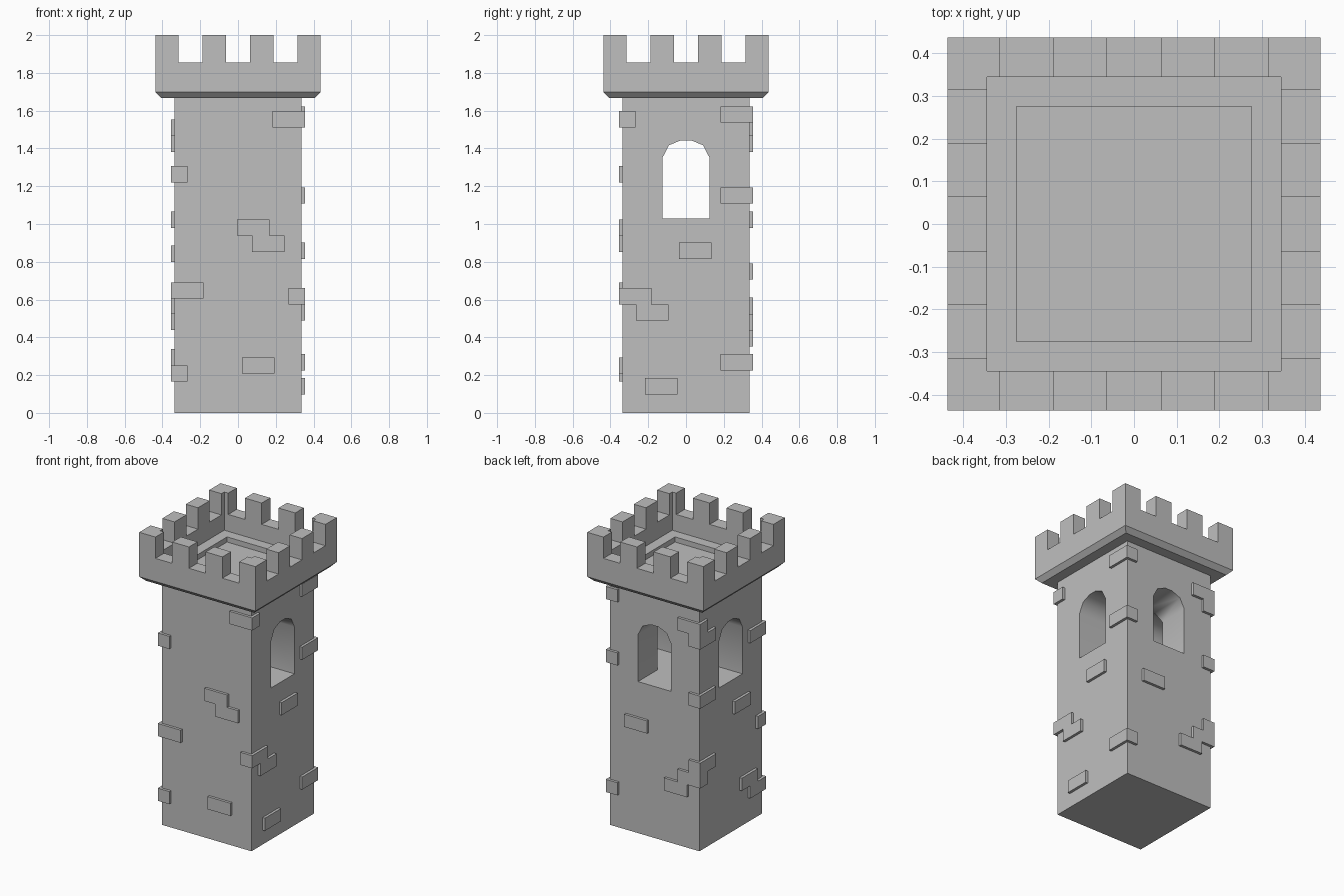
import bpy, bmesh, math
from mathutils import Vector

cube = bpy.data.objects.get("Cube")
if cube:
    bpy.data.objects.remove(cube, do_unlink=True)

stone = bpy.data.materials.new("grey_stone")
stone.use_nodes = True
GREY = (0.52, 0.52, 0.52, 1)
stone.diffuse_color = GREY
stone.node_tree.nodes["Principled BSDF"].inputs["Base Color"].default_value = GREY

HALF = 0.337           # half width of the shaft
OUT = HALF + 0.018     # face of the raised bricks
CROWN = 0.437          # half width of the crown
INNER = 0.345          # inside of the parapet


def finish(name, bm):
    bmesh.ops.recalc_face_normals(bm, faces=bm.faces)
    mesh = bpy.data.meshes.new(name)
    bm.to_mesh(mesh)
    bm.free()
    mesh.materials.append(stone)
    ob = bpy.data.objects.new(name, mesh)
    bpy.context.collection.objects.link(ob)
    return ob


def add_prism(bm, points, direction):
    """Sweep a flat outline along a direction into a closed solid."""
    face = bm.faces.new([bm.verts.new(p) for p in points])
    ret = bmesh.ops.extrude_face_region(bm, geom=[face], use_keep_orig=True)
    verts = [g for g in ret["geom"] if isinstance(g, bmesh.types.BMVert)]
    bmesh.ops.translate(bm, verts=verts, vec=Vector(direction))


def add_box(bm, x0, x1, y0, y1, z0, z1):
    add_prism(bm, [(x0, y0, z0), (x1, y0, z0), (x1, y1, z0), (x0, y1, z0)], (0, 0, z1 - z0))


# Shaft with arched window tunnels on three sides
bm = bmesh.new()
add_box(bm, -HALF, HALF, -HALF, HALF, 0, 1.68)
shaft = finish("tower_shaft", bm)

half_arch = [(0.125, 1.03), (0.125, 1.35), (0.09, 1.417), (0.027, 1.443)]
arch = half_arch + [(-u, z) for u, z in reversed(half_arch)]
tunnels = {
    "side_window_cutter": ([(-0.5, u, z) for u, z in arch], (1, 0, 0)),
    "back_window_cutter": ([(u, 0.01, z) for u, z in arch], (0, 0.5, 0)),
}
bpy.context.view_layer.objects.active = shaft
for name, (outline, sweep) in tunnels.items():
    bm = bmesh.new()
    add_prism(bm, outline, sweep)
    cutter = finish(name, bm)
    cutter.hide_render = True
    mod = shaft.modifiers.new(name, "BOOLEAN")
    mod.operation = "DIFFERENCE"
    mod.solver = "EXACT"
    mod.object = cutter
    bpy.ops.object.modifier_apply(modifier=mod.name)
    bpy.data.objects.remove(cutter, do_unlink=True)
bpy.ops.object.select_all(action="DESELECT")
shaft.select_set(True)
bpy.ops.object.shade_smooth_by_angle(angle=math.radians(45))

# Crown: square rings from the underside, over the parapet, to the sunken floor
profile = [(0.3, 1.667), (0.407, 1.667), (CROWN, 1.698), (CROWN, 1.855),
           (INNER, 1.855), (INNER, 1.74), (0.275, 1.74), (0.275, 1.705)]
bm = bmesh.new()
rings = [[bm.verts.new((sx * h, sy * h, z)) for sx, sy in ((-1, -1), (1, -1), (1, 1), (-1, 1))]
         for h, z in profile]
for low, high in zip(rings, rings[1:]):
    for i in range(4):
        j = (i + 1) % 4
        bm.faces.new((low[i], low[j], high[j], high[i]))
bm.faces.new(rings[0])
bm.faces.new(rings[-1])
finish("crown_parapet", bm)

# Battlements: L-shaped corners and two blocks along each side
bm = bmesh.new()
EDGE = 0.315
for sx in (-1, 1):
    for sy in (-1, 1):
        ell = [(CROWN, CROWN), (EDGE, CROWN), (EDGE, INNER),
               (INNER, INNER), (INNER, EDGE), (CROWN, EDGE)]
        add_prism(bm, [(sx * a, sy * b, 1.855) for a, b in ell], (0, 0, 0.145))
        for swap in (False, True):
            block = [(0.063, INNER), (0.189, INNER), (0.189, CROWN), (0.063, CROWN)]
            if swap:
                block = [(b, a) for a, b in block]
            add_prism(bm, [(sx * a, sy * b, 1.855) for a, b in block], (0, 0, 0.145))
finish("battlements", bm)

# Raised corner bricks: x side, y side, long along x, bottom height
LONG, SHORT, TALL = 0.172, 0.087, 0.086
corner_bricks = [
    (1, -1, True, 1.512), (1, -1, False, 0.575),
    (-1, -1, False, 1.22), (-1, -1, True, 0.605), (-1, -1, False, 0.165),
    (1, 1, False, 1.537), (1, 1, False, 1.108), (1, 1, False, 0.225),
    (-1, 1, True, 1.468), (-1, 1, False, 1.382), (-1, 1, False, 0.98),
    (-1, 1, False, 0.524), (-1, 1, True, 0.438),
]
bm = bmesh.new()
for sx, sy, along_x, z in corner_bricks:
    lx, ly = (LONG, SHORT) if along_x else (SHORT, LONG)
    xs = sorted((sx * OUT, sx * (OUT - lx)))
    ys = sorted((sy * OUT, sy * (OUT - ly)))
    add_box(bm, *xs, *ys, z, z + TALL)
finish("corner_bricks", bm)

# Raised bricks in the middle of the walls: start along the wall, bottom height
wall_bricks = {
    "front": [(-0.005, 0.938), (0.075, 0.853), (0.02, 0.208)],
    "back": [(0.045, 0.705), (-0.255, 0.352)],
    "left": [(-0.037, 0.815), (-0.265, 0.489), (-0.217, 0.098)],
    "right": [(-0.19, 0.8), (-0.265, 0.251)],
}
for side, bricks in wall_bricks.items():
    bm = bmesh.new()
    sign = 1 if side in ("back", "left") else -1
    depth = sorted((sign * (HALF - 0.02), sign * OUT))
    for a, z in bricks:
        span = (a, a + LONG)
        xs, ys = (span, depth) if side in ("front", "back") else (depth, span)
        add_box(bm, *xs, *ys, z, z + TALL)
    finish(side + "_wall_bricks", bm)
